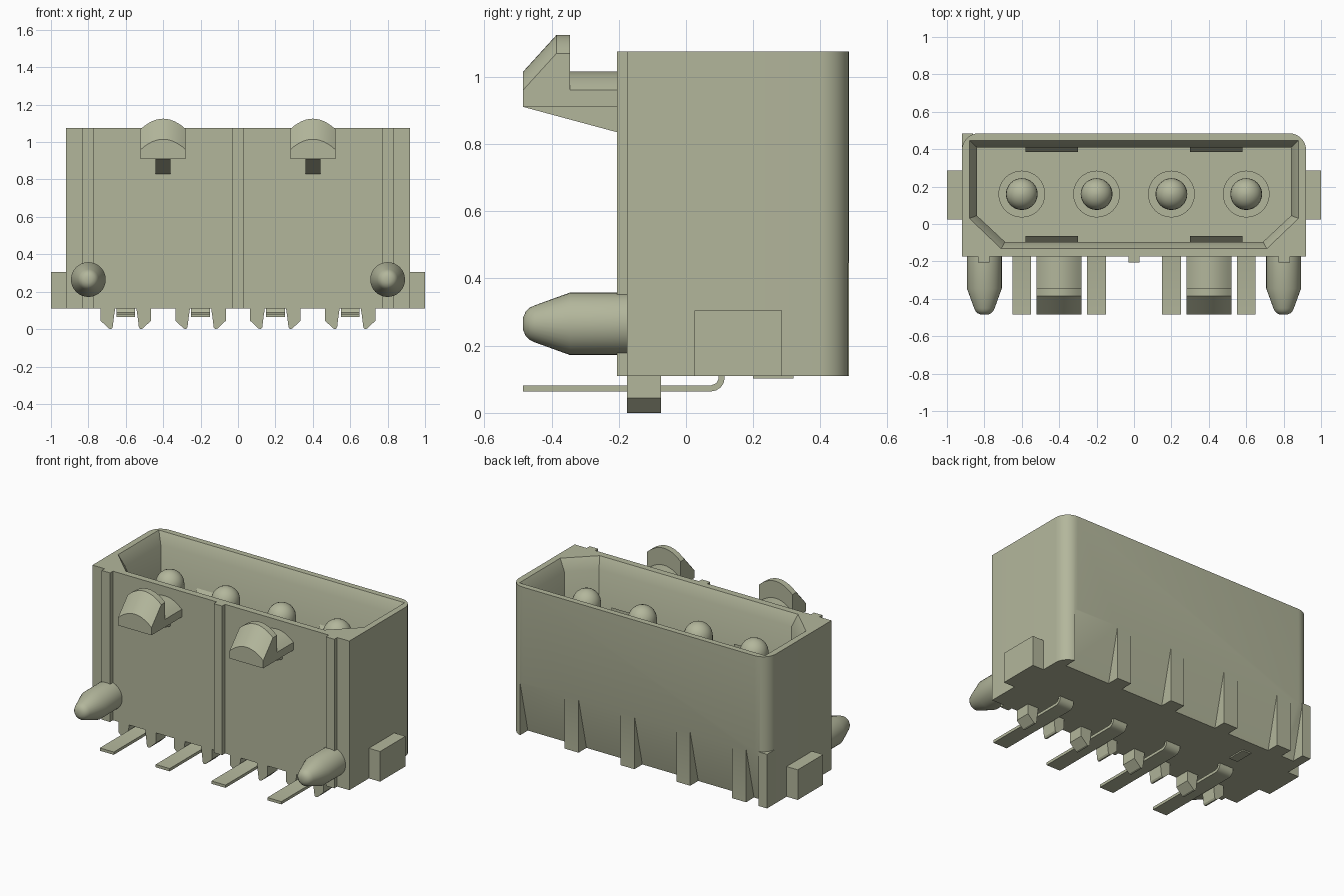
import bpy, bmesh, math
from mathutils import Matrix

cube = bpy.data.objects.get("Cube")
if cube:
    bpy.data.objects.remove(cube, do_unlink=True)

mat = bpy.data.materials.new("sage_plastic")
mat.use_nodes = True
COLOR = (0.45, 0.47, 0.33, 1)
mat.diffuse_color = COLOR
mat.node_tree.nodes["Principled BSDF"].inputs["Base Color"].default_value = COLOR


def finish(name, bm, smooth=False):
    bmesh.ops.recalc_face_normals(bm, faces=bm.faces[:])
    me = bpy.data.meshes.new(name)
    bm.to_mesh(me)
    bm.free()
    ob = bpy.data.objects.new(name, me)
    bpy.context.collection.objects.link(ob)
    me.materials.append(mat)
    if smooth:
        smooth_object(ob)
    return ob


def smooth_object(ob):
    bpy.ops.object.select_all(action='DESELECT')
    ob.select_set(True)
    bpy.context.view_layer.objects.active = ob
    bpy.ops.object.shade_smooth_by_angle(angle=math.radians(30))


def loft(name, rings, smooth=False):
    """Skin a list of equal-length point rings and cap both ends."""
    bm = bmesh.new()
    loops = [[bm.verts.new(p) for p in ring] for ring in rings]
    n = len(loops[0])
    for a, b in zip(loops, loops[1:]):
        for i in range(n):
            j = (i + 1) % n
            bm.faces.new((a[i], a[j], b[j], b[i]))
    bm.faces.new(loops[0])
    bm.faces.new(loops[-1])
    return finish(name, bm, smooth)


def box(name, x0, x1, y0, y1, z0, z1):
    ring = [(x0, y0), (x1, y0), (x1, y1), (x0, y1)]
    return loft(name, [[(x, y, z) for x, y in ring] for z in (z0, z1)])


def prism_x(name, pts, x0, x1, smooth=False):
    return loft(name, [[(x, y, z) for y, z in pts] for x in (x0, x1)], smooth)


def prism_y(name, pts, y0, y1):
    return loft(name, [[(x, y, z) for x, z in pts] for y in (y0, y1)])


def lathe(name, profile, matrix, sides=32):
    """Spin (radius, height) points around z, then place the result."""
    rings = []
    for r, h in profile:
        rings.append([matrix @ Matrix.Translation((r * math.cos(t), r * math.sin(t), h)).to_translation()
                      for t in (2 * math.pi * i / sides for i in range(sides))])
    return loft(name, rings, True)


def cut(target, cutter):
    cutter.hide_render = True
    mod = target.modifiers.new("cut", 'BOOLEAN')
    mod.operation = 'DIFFERENCE'
    mod.solver = 'EXACT'
    mod.object = cutter
    bpy.ops.object.select_all(action='DESELECT')
    target.select_set(True)
    bpy.context.view_layer.objects.active = target
    bpy.ops.object.modifier_apply(modifier=mod.name)
    bpy.data.objects.remove(cutter, do_unlink=True)


BASE, TOP, FRONT, BACK, FLOOR = 0.11, 1.075, -0.175, 0.485, 0.40

# Housing with rounded rear corners
R = 0.09
outline = [(-0.92, FRONT), (0.92, FRONT)]
for cx, start in ((0.92 - R, 0), (-0.92 + R, 90)):
    for i in range(9):
        t = math.radians(start + i * 90 / 8)
        outline.append((cx + R * math.cos(t), BACK - R + R * math.sin(t)))
housing = loft("housing", [[(x, y, z) for x, y in outline] for z in (BASE, TOP)])


# Keyed cavity with a bevelled mouth
def cavity_ring(hx, y0, y1, kx, ky, z):
    return [(-kx, y0, z), (kx, y0, z), (hx, ky, z), (hx, y1, z), (-hx, y1, z), (-hx, ky, z)]


cut(housing, loft("cavity_cutter", [
    cavity_ring(0.84, -0.095, 0.41, 0.69, 0.045, FLOOR),
    cavity_ring(0.84, -0.095, 0.41, 0.69, 0.045, TOP - 0.07),
    cavity_ring(0.88, -0.132, 0.447, 0.71, 0.03, TOP),
    cavity_ring(0.88, -0.132, 0.447, 0.71, 0.03, TOP + 0.05)]))

# Tapered pockets low on the rear wall leave upright ribs between them
ribs = [0.48, 0.08, -0.32, -0.72]
edges = [0.85] + [e for r in ribs for e in (r + 0.05, r - 0.05)] + [-0.86]
for hi, lo in zip(edges[0::2], edges[1::2]):
    cut(housing, prism_x("pocket_cutter",
                         [(0.399, BASE - 0.02), (0.56, BASE - 0.02), (0.56, 0.46), (BACK + 0.001, 0.46)],
                         lo, hi))
smooth_object(housing)

# Square foot at one rear corner
box("rear_corner_foot", -0.92, -0.86, 0.39, BACK, BASE, 0.46)

# Front guide ribs
for x in (-0.803, 0, 0.803):
    box("front_rib", x - 0.03, x + 0.03, -0.205, FRONT + 0.01, BASE, TOP)

# Side ears, locating pegs and latches, mirrored left and right
peg_profile = [(0.093, 0), (0.093, 0.17), (0.055, 0.275), (0.048, 0.29), (0.036, 0.302), (0.018, 0.31)]


def latch_ring(x, y, lift):
    ring = [(x - 0.12, y, 0.91), (x + 0.12, y, 0.91)]
    for i in range(13):
        u = 1 - i / 6
        ring.append((x + 0.12 * u, y, 0.96 + lift + 0.055 * (1 - u * u)))
    return ring


for s, side in ((1, "left"), (-1, "right")):
    box(side + "_ear", min(s * 0.91, s), max(s * 0.91, s), 0.025, 0.285, BASE, 0.305)
    lathe(side + "_peg", peg_profile,
          Matrix.Translation((s * 0.8, FRONT, 0.265)) @ Matrix.Rotation(math.pi / 2, 4, 'X'))
    x = s * 0.4
    loft(side + "_latch", [latch_ring(x, y, h) for y, h in
                           ((FRONT + 0.01, 0), (-0.345, 0), (-0.345, 0.11), (-0.385, 0.11), (-0.485, 0))], True)
    prism_x(side + "_latch_gusset",
            [(FRONT, 0.83), (-0.205, 0.835), (-0.483, 0.91), (FRONT, 0.915)], x - 0.04, x + 0.04)
    # Sloped keys on the cavity walls
    a, b = s * 0.44 - 0.14, s * 0.44 + 0.14
    prism_x(side + "_rear_key", [(0.415, FLOOR), (0.385, FLOOR), (0.385, 0.76), (0.415, 0.80)], a, b)
    prism_x(side + "_front_key", [(-0.1, FLOOR), (-0.065, FLOOR), (-0.065, 0.80), (-0.1, 0.76)], a, b)

# Contacts: domed pin, collar, bent solder tail and a pair of hooked clips
dome = [(0.085 * math.cos(math.radians(d)), 0.915 + 0.085 * math.sin(math.radians(d)))
        for d in (0, 15, 30, 45, 60, 75, 87)]
tail = [(-0.485, 0.064), (0.075, 0.064)]
tail += [(0.075 + 0.04 * math.sin(t), 0.104 - 0.04 * math.cos(t))
         for t in (math.radians(a) for a in (22, 45, 68, 90))]
tail += [(0.115, 0.12), (0.097, 0.12), (0.097, 0.102), (0.09, 0.088), (0.075, 0.082), (-0.485, 0.082)]
clip = [(0.135, 0.12), (0.135, 0.045), (0.09, 0.003), (0.078, 0.0), (0.07, 0.01), (0.062, 0.075), (0.055, 0.12)]
for x in (-0.6, -0.2, 0.2, 0.6):
    place = Matrix.Translation((x, 0.16, 0))
    lathe("pin", [(0.085, FLOOR - 0.02)] + dome, place)
    lathe("pin_collar", [(0.125, FLOOR - 0.02), (0.125, FLOOR + 0.02)], place)
    prism_x("solder_tail", tail, x - 0.05, x + 0.05, True)
    for s in (1, -1):
        prism_y("clip", [(x + s * u, z) for u, z in clip], -0.175, -0.075)

# Thin standoff pad underneath
box("base_pad", -0.61, -0.55, 0.2, 0.32, 0.102, BASE + 0.005)
